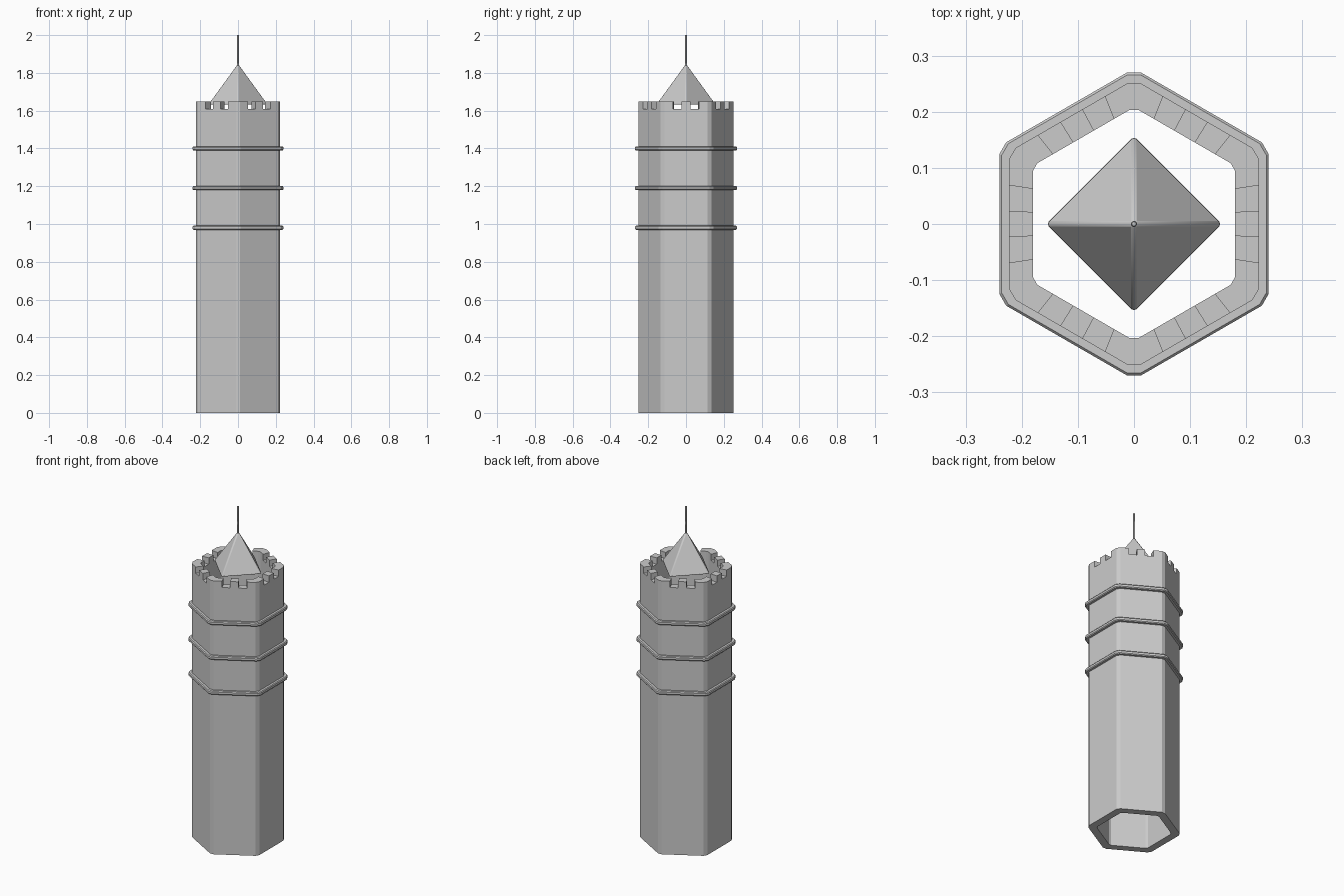
import bpy, bmesh, math

if "Cube" in bpy.data.objects:
    bpy.data.objects.remove(bpy.data.objects["Cube"])


def finish(name, bm):
    bmesh.ops.recalc_face_normals(bm, faces=bm.faces)
    me = bpy.data.meshes.new(name)
    bm.to_mesh(me)
    bm.free()
    ob = bpy.data.objects.new(name, me)
    bpy.context.collection.objects.link(ob)
    return ob


def hex_loop(flat, ts):
    """Six-sided outline: 'flat' is centre-to-side distance, ts are offsets along each side."""
    pts = []
    for s in range(6):
        a = s * math.pi / 3
        for t in ts:
            pts.append((flat * math.cos(a) - t * math.sin(a),
                        flat * math.sin(a) + t * math.cos(a)))
    return pts


def mirrored(*ts):
    return [-t for t in ts] + [t for t in reversed(ts)]


# tower shell: hollow hexagon with clipped corners and crenellated rim
outer = hex_loop(0.223, mirrored(0.115, 0.069, 0.023))
inner = hex_loop(0.180, mirrored(0.095, 0.0625, 0.0215))
Z = (0, 1.61, 1.648)
n = len(outer)
bm = bmesh.new()
o = [[bm.verts.new((x, y, z)) for x, y in outer] for z in Z]
i_ = [[bm.verts.new((x, y, z)) for x, y in inner] for z in Z]
solid = [k % 6 not in (1, 3) for k in range(n)]
for k in range(n):
    j = (k + 1) % n
    top = 2 if solid[k] else 1
    for lv in range(top):
        bm.faces.new((o[lv][k], o[lv][j], o[lv + 1][j], o[lv + 1][k]))
        bm.faces.new((i_[lv][j], i_[lv][k], i_[lv + 1][k], i_[lv + 1][j]))
    bm.faces.new((o[top][k], o[top][j], i_[top][j], i_[top][k]))
    bm.faces.new((o[0][j], o[0][k], i_[0][k], i_[0][j]))
    if solid[k] != solid[k - 1]:
        bm.faces.new((o[1][k], o[2][k], i_[2][k], i_[1][k]))
finish("tower_wall", bm)


# three raised bands around the wall
def band(name, z0):
    profile = [(0.220, -0.011), (0.236, -0.011), (0.240, -0.006),
               (0.240, 0.006), (0.236, 0.011), (0.220, 0.011)]
    bm = bmesh.new()
    loops = []
    for flat, dz in profile:
        half = flat / math.sqrt(3) - 0.014
        loops.append([bm.verts.new((x, y, z0 + dz))
                      for x, y in hex_loop(flat, (-half, half))])
    for a in range(len(loops)):
        p, q = loops[a - 1], loops[a]
        for k in range(12):
            j = (k + 1) % 12
            bm.faces.new((p[k], p[j], q[j], q[k]))
    finish(name, bm)


for idx, z in enumerate((0.98, 1.19, 1.40)):
    band(f"band_{idx + 1}", z)


def cone(name, sides, r1, r2, z1, z2, bevel):
    bpy.ops.mesh.primitive_cone_add(vertices=sides, radius1=r1, radius2=r2,
                                    depth=z2 - z1, location=(0, 0, (z1 + z2) / 2))
    ob = bpy.context.object
    ob.name = name
    mod = ob.modifiers.new("soft_edges", 'BEVEL')
    mod.width = bevel
    mod.segments = 2
    bpy.ops.object.shade_smooth_by_angle(angle=math.radians(40))


# four-sided roof with softened edges, and its thin spike
cone("roof", 4, 0.160, 0.0, 1.632, 1.852, 0.007)
cone("spike", 8, 0.006, 0.005, 1.83, 2.0, 0.002)
